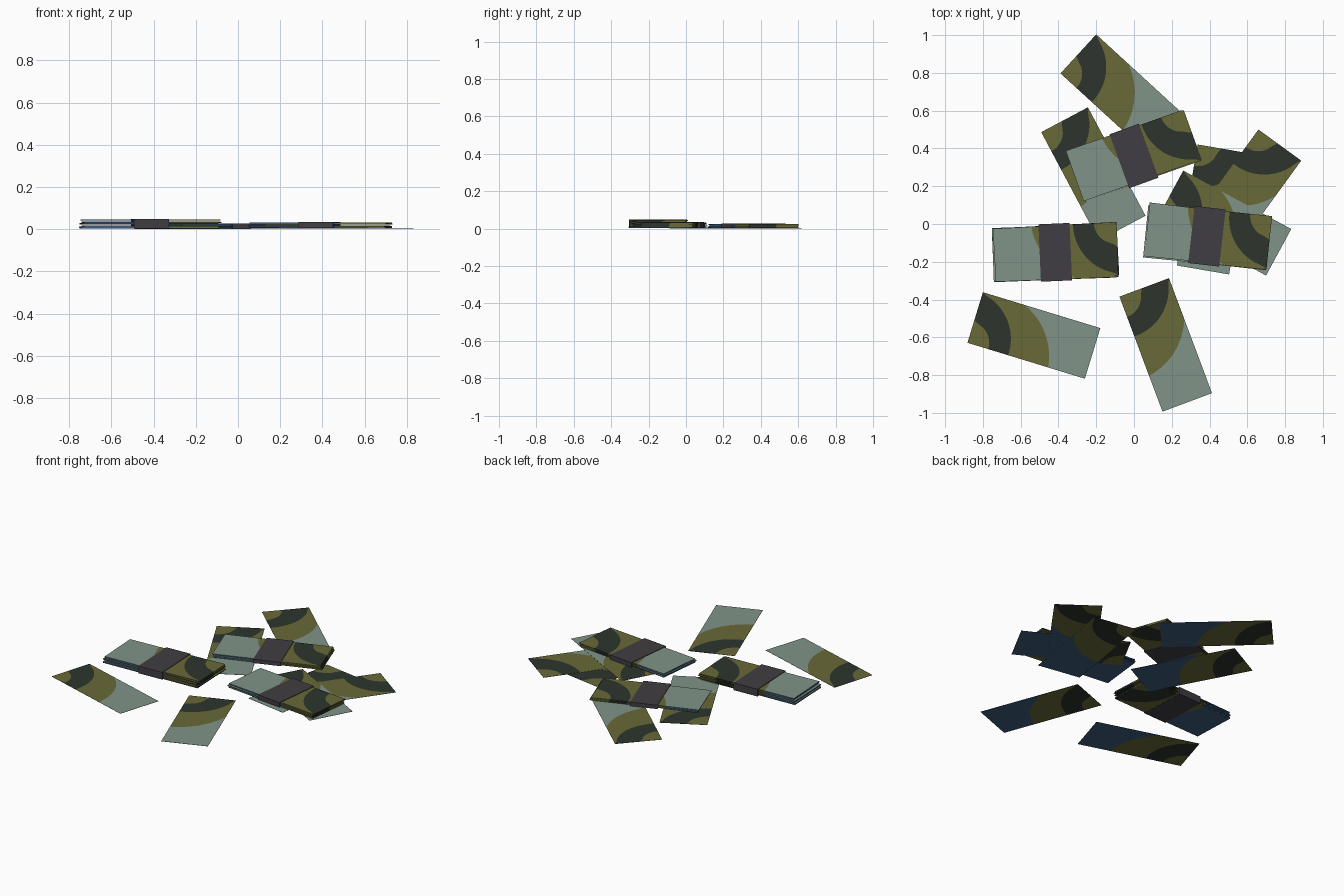
import bpy, bmesh, math, random
from mathutils import Matrix

random.seed(4)
if "Cube" in bpy.data.objects:
    bpy.data.objects.remove(bpy.data.objects["Cube"])

LENGTH, WIDTH, ROWS = 0.65, 0.28, 20
PITCH, SHEET = 0.0054, 0.004


def material(name, rgb):
    m = bpy.data.materials.new(name)
    m.use_nodes = True
    color = (*rgb, 1)
    m.diffuse_color = color
    bsdf = next(n for n in m.node_tree.nodes if n.type == 'BSDF_PRINCIPLED')
    bsdf.inputs["Base Color"].default_value = color
    bsdf.inputs["Roughness"].default_value = 0.9
    return m


pale = material("pale green paper", (0.216, 0.296, 0.246))
olive = material("olive print", (0.138, 0.144, 0.04))
dark = material("dark green print", (0.026, 0.034, 0.026))
blue = material("blue paper back", (0.047, 0.117, 0.209))
gray = material("gray band", (0.053, 0.048, 0.056))
PAPER = [olive, dark, pale, blue]


def arc(v, cu, cv, radius):
    """Distance along the sheet where a printed arc crosses the row v."""
    return max(0, cu + math.sqrt(max(0, radius ** 2 - (v - cv) ** 2)))


def sheet_mesh(name, thickness):
    """Paper sheet split into printed zones bounded by three arcs."""
    bm = bmesh.new()
    rows = []
    for i in range(ROWS + 1):
        v = WIDTH * i / ROWS
        bounds = [0, arc(v, 0, 0, 0.115), arc(v, -0.04, 0.01, 0.265),
                  arc(v, 0.1, -0.045, 0.35), LENGTH]
        rows.append([bm.verts.new((u - LENGTH / 2, v - WIDTH / 2, thickness))
                     for u in bounds])
    for low, high in zip(rows, rows[1:]):
        for zone, slot in enumerate((0, 1, 0, 2)):
            f = bm.faces.new((low[zone], low[zone + 1], high[zone + 1], high[zone]))
            f.material_index = slot
    bmesh.ops.remove_doubles(bm, verts=bm.verts, dist=1e-5)
    # Thickness, then the plain end turns blue on its back and edges
    out = bmesh.ops.extrude_face_region(bm, geom=bm.faces[:], use_keep_orig=True)
    moved = [g for g in out["geom"] if isinstance(g, bmesh.types.BMVert)]
    bmesh.ops.translate(bm, verts=moved, vec=(0, 0, -thickness))
    bmesh.ops.recalc_face_normals(bm, faces=bm.faces)
    bm.normal_update()
    for f in bm.faces:
        if f.normal.z < 0.5 and f.material_index == 2:
            f.material_index = 3
    me = bpy.data.meshes.new(name)
    bm.to_mesh(me)
    bm.free()
    for m in PAPER:
        me.materials.append(m)
    return me


def place(name, me, x, y, z, degrees):
    ob = bpy.data.objects.new(name, me)
    bpy.context.collection.objects.link(ob)
    ob.location = (x, y, z)
    ob.rotation_euler.z = math.radians(degrees)
    return ob


def band_mesh(height):
    bm = bmesh.new()
    bmesh.ops.create_cube(bm, size=1, matrix=Matrix.Translation((0, 0, height / 2))
                          @ Matrix.Diagonal((0.165, 0.304, height, 1)))
    me = bpy.data.meshes.new("band")
    bm.to_mesh(me)
    bm.free()
    me.materials.append(gray)
    return me


def bundle(name, x, y, z, degrees, count):
    """Pile of slightly shuffled sheets held by a paper band."""
    for i in range(count):
        place(f"{name}_sheet_{i + 1}", stack_sheet,
              x + random.uniform(-0.008, 0.008), y + random.uniform(-0.006, 0.006),
              z + i * PITCH, degrees + random.uniform(-0.9, 0.9))
    place(f"{name}_band", band_mesh(count * PITCH + 0.003), x, y, z - 0.001, degrees)


loose_sheet = sheet_mesh("loose_sheet", 0.001)
stack_sheet = sheet_mesh("stack_sheet", SHEET)

# Loose sheets: x, y, z, heading from the printed end to the plain end
LOOSE = {
    "front_right": (-0.53, -0.59, 0, -17),
    "front_left": (0.168, -0.64, 0, -69.5),
    "back": (-0.055, 0.681, 0, -42.5),
    "back_right": (-0.215, 0.265, 0.001, -62),
    "under_lower": (0.42, 0.077, 0, -99.7),
    "under_middle": (0.581, 0.155, 0.002, -126),
    "under_upper": (0.48, 0.005, 0.004, -28.4),
}
for key, spot in LOOSE.items():
    place(f"{key}_loose_sheet", loose_sheet, *spot)

# Banded bundles
bundle("right_bundle", -0.417, -0.15, 0.003, 182.5, 8)
bundle("left_bundle", 0.386, -0.065, 0.006, 173.5, 5)
bundle("back_bundle", 0.0, 0.36, 0.004, 200, 4)
